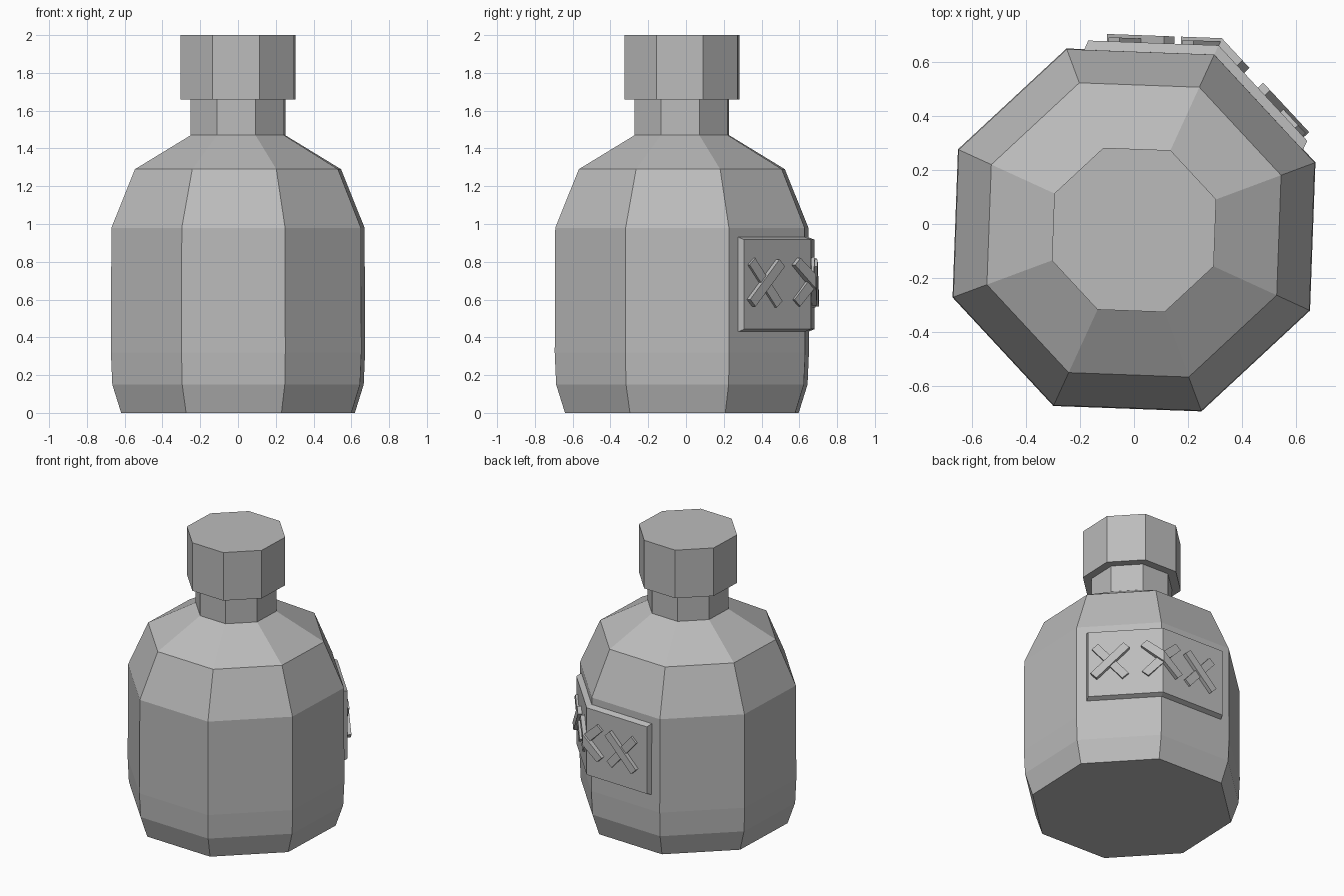
import bpy
import bmesh
from math import cos, sin, radians, pi
from mathutils import Vector

cube = bpy.data.objects.get("Cube")
if cube:
    bpy.data.objects.remove(cube, do_unlink=True)

SIDES = 8
TURN = radians(20.4)
CENTRE = Vector((0, -0.022, 0))
BODY_R = 0.715

grey = bpy.data.materials.new("plain_grey")
grey.use_nodes = True
colour = (0.5, 0.5, 0.5, 1)
grey.diffuse_color = colour
grey.node_tree.nodes["Principled BSDF"].inputs["Base Color"].default_value = colour


def finish(name, bm):
    bmesh.ops.recalc_face_normals(bm, faces=bm.faces)
    mesh = bpy.data.meshes.new(name)
    bm.to_mesh(mesh)
    bm.free()
    mesh.materials.append(grey)
    obj = bpy.data.objects.new(name, mesh)
    bpy.context.collection.objects.link(obj)
    return obj


def ring_point(r, z, i):
    a = TURN + 2 * pi * i / SIDES
    return CENTRE + Vector((r * cos(a), r * sin(a), z))


def lathe(name, profile):
    """Closed eight-sided solid from (radius, height) pairs."""
    bm = bmesh.new()
    rings = [[bm.verts.new(ring_point(r, z, i)) for i in range(SIDES)]
             for r, z in profile]
    for low, high in zip(rings, rings[1:]):
        for i in range(SIDES):
            j = (i + 1) % SIDES
            bm.faces.new((low[i], low[j], high[j], high[i]))
    bm.faces.new(rings[0][::-1])
    bm.faces.new(rings[-1])
    return finish(name, bm)


# Bottle body with neck, and the wider cap
lathe("bottle_body", [(0.66, 0), (0.71, 0.15), (0.718, 0.32), (0.715, 0.98),
                      (0.582, 1.29), (0.267, 1.47), (0.267, 1.68)])
lathe("cap", [(0.325, 1.66), (0.325, 2.0)])

# Two neighbouring body sides that carry the patch, meeting at a corner
corner = ring_point(BODY_R, 0, 1)
to_side = (ring_point(BODY_R, 0, 0) - corner).normalized()
to_back = (ring_point(BODY_R, 0, 2) - corner).normalized()
up = Vector((0, 0, 1))
side_normal = up.cross(-to_side) * -1
back_normal = up.cross(to_back) * -1
miter = (side_normal + back_normal).normalized() / cos(pi / SIDES)


def wrap(s, depth, z):
    """Wrap flat patch coordinates around the corner; s grows to the back."""
    if abs(s) < 1e-5:
        p = corner + miter * depth
    elif s < 0:
        p = corner - to_side * s + side_normal * depth
    else:
        p = corner + to_back * s + back_normal * depth
    return p + up * z


def wrapped_slab(name, outline, bottom, top, inset=0.0):
    """Slab over an (s, z) outline, folded where it crosses the corner."""
    mid_s = sum(p[0] for p in outline) / len(outline)
    mid_z = sum(p[1] for p in outline) / len(outline)
    bm = bmesh.new()
    low = [bm.verts.new((s, bottom, z)) for s, z in outline]
    high = [bm.verts.new((s - inset * (1 if s > mid_s else -1), top,
                          z - inset * (1 if z > mid_z else -1)))
            for s, z in outline]
    bm.faces.new(low)
    bm.faces.new(high[::-1])
    for i in range(len(low)):
        j = (i + 1) % len(low)
        bm.faces.new((low[j], low[i], high[i], high[j]))
    bmesh.ops.bisect_plane(bm, geom=bm.verts[:] + bm.edges[:] + bm.faces[:],
                           plane_co=(0, 0, 0), plane_no=(1, 0, 0))
    for v in bm.verts:
        v.co = wrap(*v.co)
    return finish(name, bm)


# Bevelled patch
HALF = 0.487
wrapped_slab("patch", [(-HALF, 0.425), (HALF, 0.425), (HALF, 0.935), (-HALF, 0.935)],
             -0.01, 0.035, 0.018)


def stitch(name, s, z, angle, top):
    along = Vector((cos(angle), sin(angle))) * 0.15
    across = Vector((-sin(angle), cos(angle))) * 0.027
    mid = Vector((s, z))
    outline = [mid + along * a + across * b
               for a, b in ((-1, -1), (1, -1), (1, 1), (-1, 1))]
    wrapped_slab(name, [tuple(p) for p in outline], 0.03, top)


# Three crossed stitches; the middle one folds over the corner
for label, s, z, lead in (("side", -0.325, 0.688, 1),
                          ("corner", 0.0, 0.695, -1),
                          ("back", 0.275, 0.688, -1)):
    stitch(label + "_stitch_over", s, z, lead * radians(45), 0.062)
    stitch(label + "_stitch_under", s, z, -lead * radians(49), 0.05)
